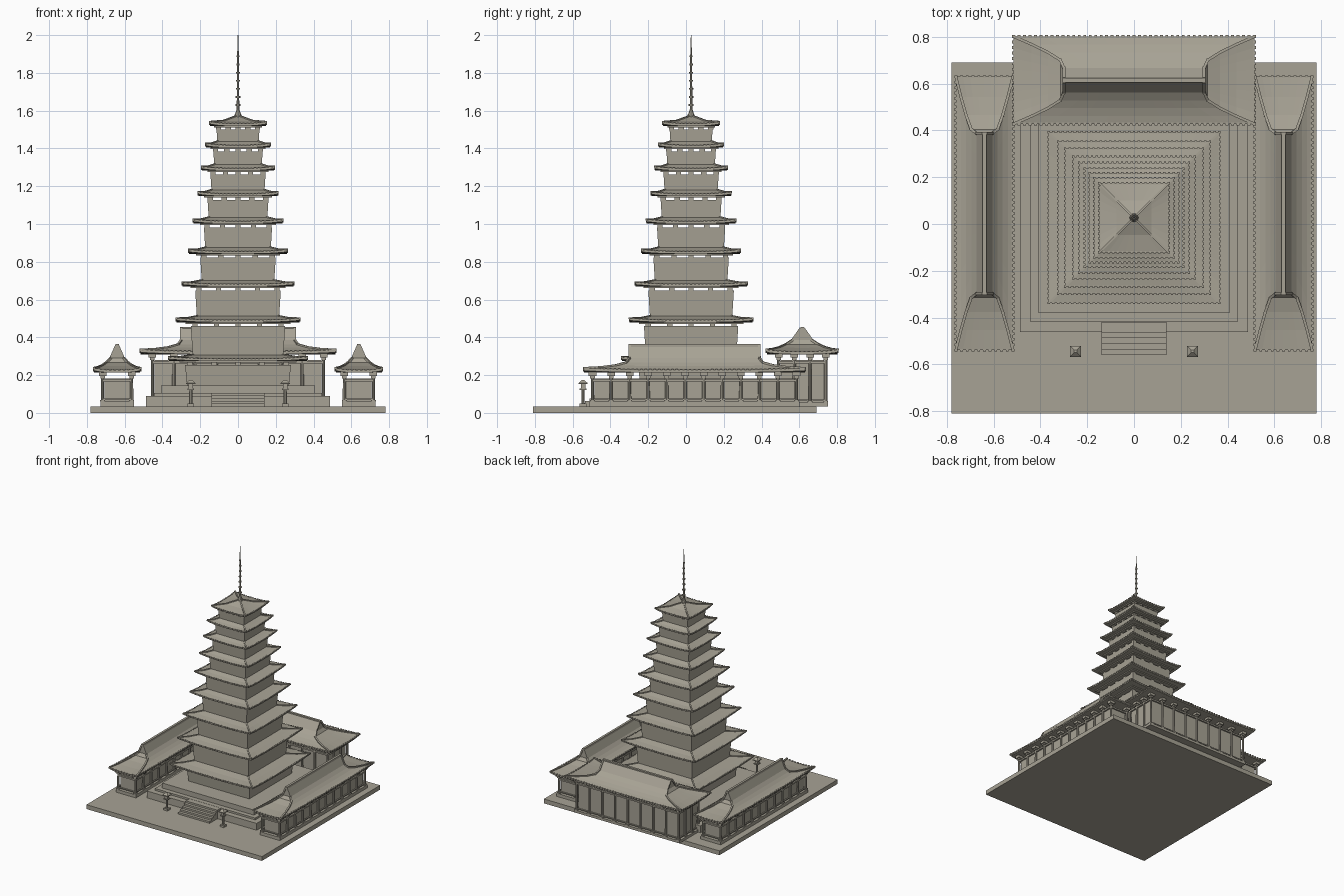
import bpy, bmesh, math
from mathutils import Vector, Matrix

if "Cube" in bpy.data.objects:
    bpy.data.objects.remove(bpy.data.objects["Cube"], do_unlink=True)

COLOUR = (0.39, 0.365, 0.30, 1)
stone = bpy.data.materials.new("warm grey stone")
stone.use_nodes = True
stone.diffuse_color = COLOUR
stone.node_tree.nodes["Principled BSDF"].inputs["Base Color"].default_value = COLOUR


def finish(bm, name, place=Matrix()):
    bmesh.ops.recalc_face_normals(bm, faces=bm.faces)
    bm.transform(place)
    mesh = bpy.data.meshes.new(name)
    bm.to_mesh(mesh)
    bm.free()
    mesh.materials.append(stone)
    obj = bpy.data.objects.new(name, mesh)
    bpy.context.collection.objects.link(obj)
    return obj


def box(bm, x, y, z0, z1, hx, hy):
    m = Matrix.Translation((x, y, (z0 + z1) / 2)) @ Matrix.Diagonal((2 * hx, 2 * hy, z1 - z0, 1))
    bmesh.ops.create_cube(bm, size=1, matrix=m)


def beam(bm, p, q, r):
    p, q = Vector(p), Vector(q)
    d = q - p
    m = Matrix.Translation((p + q) / 2) @ d.to_track_quat('Z', 'Y').to_matrix().to_4x4()
    bmesh.ops.create_cube(bm, size=1, matrix=m @ Matrix.Diagonal((2 * r, 2 * r, d.length + r, 1)))


def cone(bm, x, y, z0, z1, r0, r1, sides=8):
    m = Matrix.Translation((x, y, (z0 + z1) / 2))
    if sides == 4:
        m = m @ Matrix.Rotation(math.pi / 4, 4, 'Z')
    bmesh.ops.create_cone(bm, cap_ends=True, segments=sides, radius1=r0, radius2=r1,
                          depth=z1 - z0, matrix=m)


def loft(bm, levels, n=8):
    """Stack rectangles (half x, half y, height, corner lift) into one solid."""
    sides = [(1, 0), (0, 1), (-1, 0), (0, -1)]
    rings = []
    for hx, hy, z, lift in levels:
        ring = []
        for dx, dy in sides:
            for i in range(n):
                u = 2 * i / n - 1
                px, py = dx - dy * u, dy + dx * u
                ring.append(bm.verts.new((px * hx, py * hy, z + lift * abs(u) ** 3)))
        rings.append(ring)
    for a, b in zip(rings, rings[1:]):
        for i in range(len(a)):
            j = (i + 1) % len(a)
            bm.faces.new((a[i], a[j], b[j], b[i]))
    bm.faces.new(rings[0])
    bm.faces.new(rings[-1])


def hip_ridges(bm, levels, r):
    for a, b in zip(levels, levels[1:]):
        for sx in (-1, 1):
            for sy in (-1, 1):
                beam(bm, (sx * a[0], sy * a[1], a[2] + a[3]), (sx * b[0], sy * b[1], b[2] + b[3]), r)


def tile_ends(bm, hx, hy, z, lift, r=0.006, gap=0.0235):
    for half, other, swap in ((hx, hy, False), (hy, hx, True)):
        count = round(2 * half / gap)
        for i in range(count + 1):
            u = 2 * i / count - 1
            zz = z + lift * abs(u) ** 3
            for s in (-1, 1):
                x, y = (s * other, u * half) if swap else (u * half, s * other)
                box(bm, x, y, zz - r, zz + r, r, r)


def around(hx, hy, nx, ny):
    """Points spaced round the edge of a rectangle."""
    pts = [(-hx + 2 * hx * i / (nx - 1), s * hy) for i in range(nx) for s in (-1, 1)]
    return pts + [(s * hx, -hy + 2 * hy * i / (ny - 1)) for i in range(1, ny - 1) for s in (-1, 1)]


# Courtyard slab, tower platform and stair
bm = bmesh.new()
box(bm, 0, -0.06, 0, 0.035, 0.78, 0.75)
finish(bm, "courtyard_slab")

TOWER = Matrix.Translation((0, 0.027, 0))
bm = bmesh.new()
for half, z0, z1 in ((0.488, 0.035, 0.09), (0.445, 0.09, 0.105), (0.408, 0.105, 0.145)):
    box(bm, 0, 0, z0, z1, half, half)
finish(bm, "tower_platform", TOWER)

bm = bmesh.new()
for i in range(5):
    front = -0.56 + 0.024 * i
    box(bm, 0, (front - 0.42) / 2, 0.035 + 0.014 * i, 0.049 + 0.014 * i, 0.14, (-0.42 - front) / 2)
finish(bm, "front_stair")

# Tower storeys: roof half width and eave height
TIERS = [(0.365, 0.28), (0.325, 0.485), (0.295, 0.675), (0.26, 0.848), (0.235, 1.008),
         (0.21, 1.153), (0.19, 1.288), (0.17, 1.41), (0.148, 1.525)]
WALL = 0.76
floor = 0.14
for k, (half, eave) in enumerate(TIERS, 1):
    w = half * WALL
    top = eave - 0.026
    bm = bmesh.new()
    loft(bm, [(w * 0.97, w * 0.97, floor, 0), (w * 1.01, w * 1.01, top, 0)], 1)
    finish(bm, f"tower_wall_{k}", TOWER)

    bm = bmesh.new()
    for x, y in around(w * 0.92, w * 0.92, 5, 5):
        box(bm, x, y, top, eave - 0.006, 0.014, 0.014)
    box(bm, 0, 0, eave - 0.014, eave - 0.006, w * 1.12, w * 1.12)
    finish(bm, f"tower_brackets_{k}", TOWER)

    lift = 0.01
    slope = [(half, half, eave + 0.006, lift)]
    if k < len(TIERS):
        inner = TIERS[k][0] * WALL * 0.95
        mid = (half + inner) / 2
        slope += [(mid, mid, eave + 0.014, lift * 0.3), (inner, inner, eave + 0.028, 0)]
    else:
        slope += [(half * 0.5, half * 0.5, eave + 0.02, 0.002), (0.012, 0.012, 1.57, 0)]
    bm = bmesh.new()
    loft(bm, [(w, w, eave - 0.006, 0), (half, half, eave - 0.006, lift)] + slope)
    finish(bm, f"tower_roof_{k}", TOWER)
    bm = bmesh.new()
    hip_ridges(bm, slope, 0.005)
    tile_ends(bm, half, half, eave + 0.004, lift, 0.005, 0.02)
    finish(bm, f"tower_roof_trim_{k}", TOWER)
    floor = eave + 0.018

# Spire with rings
bm = bmesh.new()
cone(bm, 0, 0, 1.56, 1.58, 0.02, 0.018)
cone(bm, 0, 0, 1.58, 1.605, 0.016, 0.008)
cone(bm, 0, 0, 1.6, 1.88, 0.007, 0.005)
cone(bm, 0, 0, 1.88, 2.0, 0.005, 0.0015)
for i in range(7):
    z = 1.625 + 0.043 * i
    cone(bm, 0, 0, z, z + 0.009, 0.013 - 0.0008 * i, 0.013 - 0.0008 * i)
finish(bm, "spire", TOWER)


def hall(name, place, L, W, ridge, inset, eave, peak, ground, floor, nx, ny):
    """Hip-and-gable hall, long along its own x axis."""
    cx, cy = L - inset, W - inset
    under = eave - 0.02
    post_top = under - 0.03
    # Body
    bm = bmesh.new()
    box(bm, 0, 0, ground, floor, cx + 0.015, cy + 0.012)
    box(bm, 0, 0, floor, post_top, cx - 0.01, cy - 0.01)
    finish(bm, name + "_walls", place)
    # Columns, beams and brackets
    bm = bmesh.new()
    for x, y in around(cx, cy, nx, ny):
        cone(bm, x, y, floor, post_top, 0.009, 0.008)
        box(bm, x, y, floor, floor + 0.008, 0.013, 0.013)
        box(bm, x, y, post_top, post_top + 0.012, 0.012, 0.012)
        box(bm, x, y, post_top + 0.012, under + 0.004, 0.02, 0.02)
    for z, r in ((post_top - 0.012, 0.006), (floor + 0.012, 0.004)):
        for s in (-1, 1):
            beam(bm, (-cx, s * cy, z), (cx, s * cy, z), r)
            beam(bm, (s * cx, -cy, z), (s * cx, cy, z), r)
    finish(bm, name + "_columns", place)
    # Concave roof: width, extra length and height fractions
    profile = [(1, 1, 0), (0.82, 0.64, 0.07), (0.64, 0.32, 0.17), (0.46, 0.07, 0.31),
               (0.28, 0, 0.5), (0.05, 0, 1)]
    lift = 0.01
    slope = [(ridge + (L - ridge) * e, W * f, eave - 0.006 + (peak - eave) * h, lift * (1 - h) ** 8)
             for f, e, h in profile]
    bm = bmesh.new()
    loft(bm, [(cx, cy, under, 0), (L, W, under, lift)] + slope)
    finish(bm, name + "_roof", place)
    bm = bmesh.new()
    hip_ridges(bm, slope, 0.006)
    box(bm, 0, 0, peak - 0.012, peak + 0.004, ridge + 0.006, 0.009)
    tile_ends(bm, L, W, eave - 0.008, lift)
    finish(bm, name + "_roof_trim", place)


hall("back_hall", Matrix.Translation((0, 0.615, 0)),
     0.515, 0.187, 0.30, 0.062, 0.33, 0.452, 0.035, 0.055, 9, 4)
for side, sx in (("left", 1), ("right", -1)):
    place = Matrix.Translation((sx * 0.64, 0.045, 0)) @ Matrix.Rotation(math.pi / 2, 4, 'Z')
    hall(side + "_hall", place, 0.585, 0.122, 0.343, 0.045, 0.233, 0.36, 0.035, 0.06, 12, 2)

# Stone lanterns
for side, sx in (("left", 1), ("right", -1)):
    bm = bmesh.new()
    x, y = sx * 0.25, -0.545
    box(bm, x, y, 0.035, 0.05, 0.018, 0.018)
    cone(bm, x, y, 0.05, 0.12, 0.009, 0.008)
    box(bm, x, y, 0.12, 0.128, 0.018, 0.018)
    box(bm, x, y, 0.128, 0.152, 0.012, 0.012)
    cone(bm, x, y, 0.152, 0.158, 0.034, 0.034, 4)
    cone(bm, x, y, 0.158, 0.175, 0.034, 0.008, 4)
    finish(bm, side + "_lantern")
